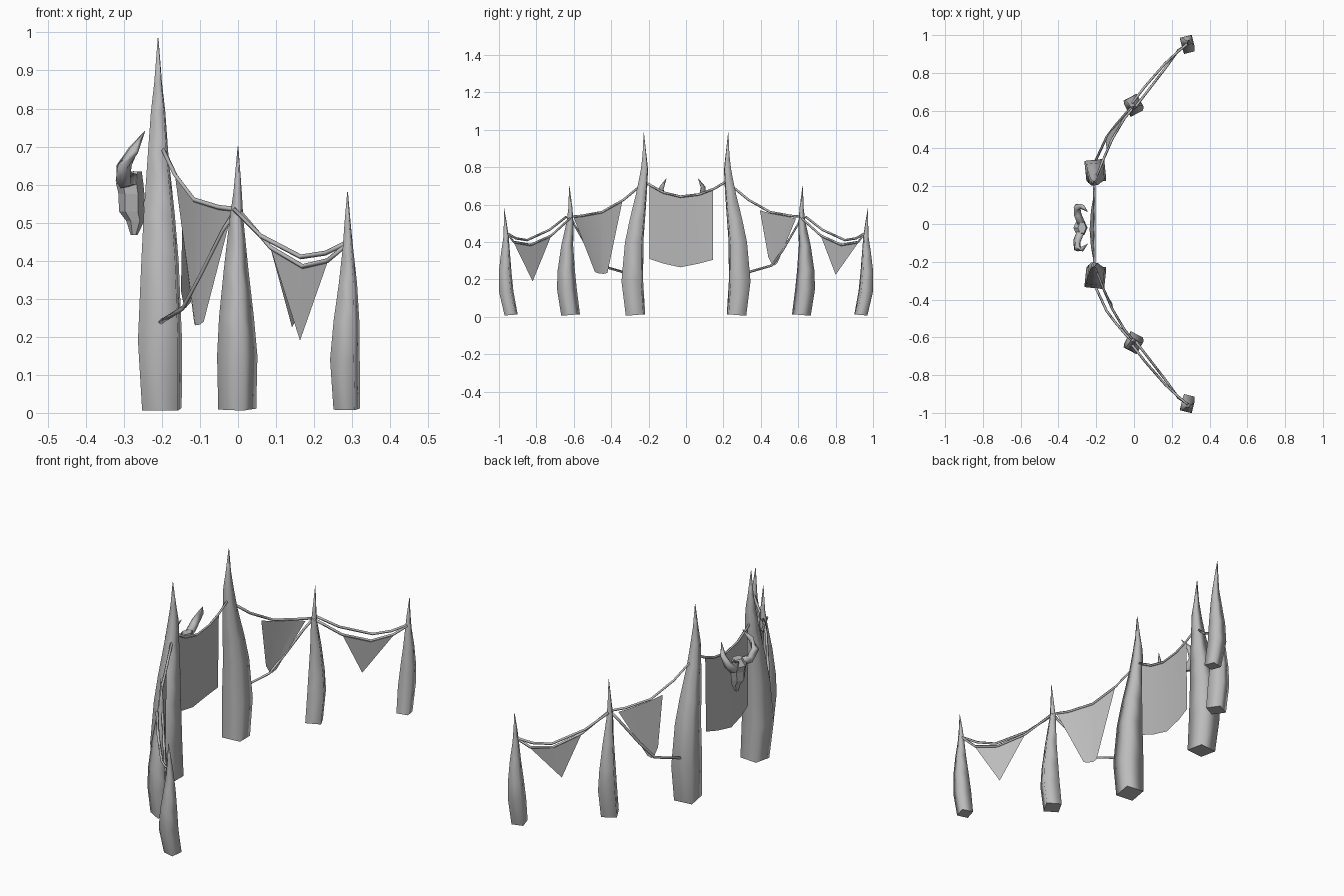
import bpy, bmesh, math
from mathutils import Vector

cube = bpy.data.objects.get("Cube")
if cube:
    bpy.data.objects.remove(cube, do_unlink=True)

bone_grey = bpy.data.materials.new("plain_grey")
bone_grey.use_nodes = True
bone_grey.diffuse_color = (0.5, 0.5, 0.5, 1)
bone_grey.node_tree.nodes["Principled BSDF"].inputs["Base Color"].default_value = (0.5, 0.5, 0.5, 1)


def finish(name, bm, smooth=True):
    bmesh.ops.remove_doubles(bm, verts=bm.verts, dist=0.0005)
    bmesh.ops.recalc_face_normals(bm, faces=bm.faces)
    for f in bm.faces:
        f.smooth = smooth and f.normal.z > -0.8
    mesh = bpy.data.meshes.new(name)
    bm.to_mesh(mesh)
    bm.free()
    mesh.materials.append(bone_grey)
    ob = bpy.data.objects.new(name, mesh)
    bpy.context.collection.objects.link(ob)
    return ob


def loft(name, rings, smooth=True):
    """Skin a stack of equal point rings and cap both ends."""
    bm = bmesh.new()
    loops = [[bm.verts.new(p) for p in ring] for ring in rings]
    n = len(loops[0])
    for a, b in zip(loops, loops[1:]):
        for i in range(n):
            j = (i + 1) % n
            bm.faces.new((a[i], a[j], b[j], b[i]))
    bm.faces.new(loops[0])
    bm.faces.new(loops[-1])
    return finish(name, bm, smooth)


def tusk(name, sections, turn, side):
    """Four-sided tapering tusk; sections are (x, y, z, half width)."""
    rings = []
    for k, (x, y, z, half) in enumerate(sections):
        r = half / math.cos(math.radians(45 - turn))
        ring = []
        for i in range(4):
            a = math.radians(45 + turn + 90 * i)
            dy = r * math.sin(a)
            tilt = -0.08 * dy if k == 0 else 0
            ring.append((x + r * math.cos(a), side * (y + dy), z + tilt))
        rings.append(ring)
    return loft(name, rings)


def tube(name, points, radii, sides=4):
    """Thin tapering tube along a path."""
    pts = [Vector(p) for p in points]
    rings = []
    for i, p in enumerate(pts):
        d = (pts[min(i + 1, len(pts) - 1)] - pts[max(i - 1, 0)]).normalized()
        u = d.cross(Vector((0, 0, 1))).normalized()
        v = d.cross(u)
        r = radii[i] if isinstance(radii, tuple) else radii
        rings.append([p + r * (u * math.cos(t) + v * math.sin(t))
                      for t in (2 * math.pi * k / sides for k in range(sides))])
    return loft(name, rings)


def banner(name, top, bottom):
    """Thin cloth sheet between an upper and a lower edge."""
    bm = bmesh.new()
    up = [bm.verts.new(p) for p in top]
    low = [bm.verts.new(p) for p in bottom]
    for i in range(len(top) - 1):
        bm.faces.new((up[i], up[i + 1], low[i + 1], low[i]))
    bmesh.ops.dissolve_degenerate(bm, dist=0.0005, edges=bm.edges)
    return finish(name, bm)


# Tusks, mirrored front to back
large = [(-.2, .27, .01, .052), (-.205, .287, .19, .058), (-.205, .277, .4, .049),
         (-.207, .26, .52, .041), (-.21, .235, .68, .027), (-.21, .222, .79, .019),
         (-.21, .222, .87, .01), (-.21, .226, .985, .001)]
medium = [(-.002, .617, .01, .05), (-.002, .637, .15, .053), (-.004, .64, .25, .046),
          (-.005, .635, .38, .032), (-.004, .62, .51, .018), (-.001, .618, .58, .011),
          (0, .624, .7, .001)]
small = [(.286, .935, .01, .035), (.281, .962, .14, .039), (.285, .967, .24, .034),
         (.289, .965, .34, .024), (.289, .962, .43, .014), (.288, .966, .5, .008),
         (.288, .973, .58, .001)]
for end, side in (("front", -1), ("back", 1)):
    tusk("large_tusk_" + end, large, 6, side)
    tusk("medium_tusk_" + end, medium, 28, side)
    tusk("small_tusk_" + end, small, 14, side)

    # Ropes strung between neighbouring tusks
    def rope(name, pts):
        tube(name + "_" + end, [(x, side * y, z) for x, y, z in pts], .0065)

    rope("upper_rope", [(-.21, .22, .72), (-.165, .335, .625), (-.115, .45, .56),
                        (-.05, .56, .54), (0, .62, .535)])
    rope("inner_outer_rope", [(0, .61, .535), (.085, .72, .435), (.17, .83, .385),
                              (.235, .92, .4), (.288, .955, .445)])
    rope("outer_outer_rope", [(-.01, .64, .535), (.06, .73, .465), (.165, .85, .41),
                              (.23, .91, .42), (.29, .96, .45)])
    rope("lower_rope", [(-.21, .32, .235), (-.145, .46, .275), (-.1, .52, .36),
                        (-.04, .59, .48), (-.005, .62, .535)])

# Rope and broad cloth between the large tusks
tube("middle_rope", [(-.21, -.21, .715), (-.21, -.12, .665), (-.21, -.03, .643),
                     (-.21, .07, .655), (-.21, .15, .685), (-.21, .21, .72)], .0065)
banner("middle_cloth",
       [(-.21, -.195, .7), (-.21, -.12, .66), (-.21, -.03, .637), (-.21, .07, .65), (-.21, .145, .685)],
       [(-.215, -.195, .31), (-.228, -.12, .285), (-.235, -.03, .265), (-.228, .07, .285), (-.215, .145, .305)])

# Pennants
banner("front_inner_pennant",
       [(-.165, -.34, .62), (-.115, -.45, .557), (-.05, -.56, .535), (-.015, -.6, .53)],
       [(-.115, -.42, .235), (-.112, -.44, .23), (-.1, -.465, .232), (-.09, -.487, .24)])
banner("back_inner_pennant",
       [(-.145, .395, .57), (-.115, .45, .553), (-.06, .55, .535), (-.03, .588, .525)],
       [(-.15, .44, .32), (-.142, .46, .28), (-.138, .475, .275), (-.125, .49, .29)])
for end, side, tip in (("front", -1, (.163, -.82, .19)), ("back", 1, (.142, .8, .225))):
    banner(end + "_outer_pennant",
           [(.085, side * .72, .435), (.17, side * .83, .385), (.235, side * .92, .395)],
           [tip] * 3)

# Horned skull hung on the outer face of the cloth
MID = -.02
sections = [(-.275, .635, .022, .032), (-.285, .605, .036, .046), (-.28, .575, .034, .044),
            (-.28, .53, .033, .034), (-.27, .505, .024, .026), (-.273, .468, .009, .012)]
loft("skull", [[(x + hx * math.cos(t), MID + hy * math.sin(t), z)
                for t in (math.pi * k / 3 for k in range(6))] for x, z, hx, hy in sections], False)
for name, side in (("front_horn", -1), ("back_horn", 1)):
    tube(name, [(x, MID + side * y, z) for x, y, z in
                [(-.28, .02, .615), (-.3, .07, .61), (-.3, .108, .645),
                 (-.275, .112, .69), (-.245, .085, .74)]],
         (.022, .022, .02, .014, .001), 5)
